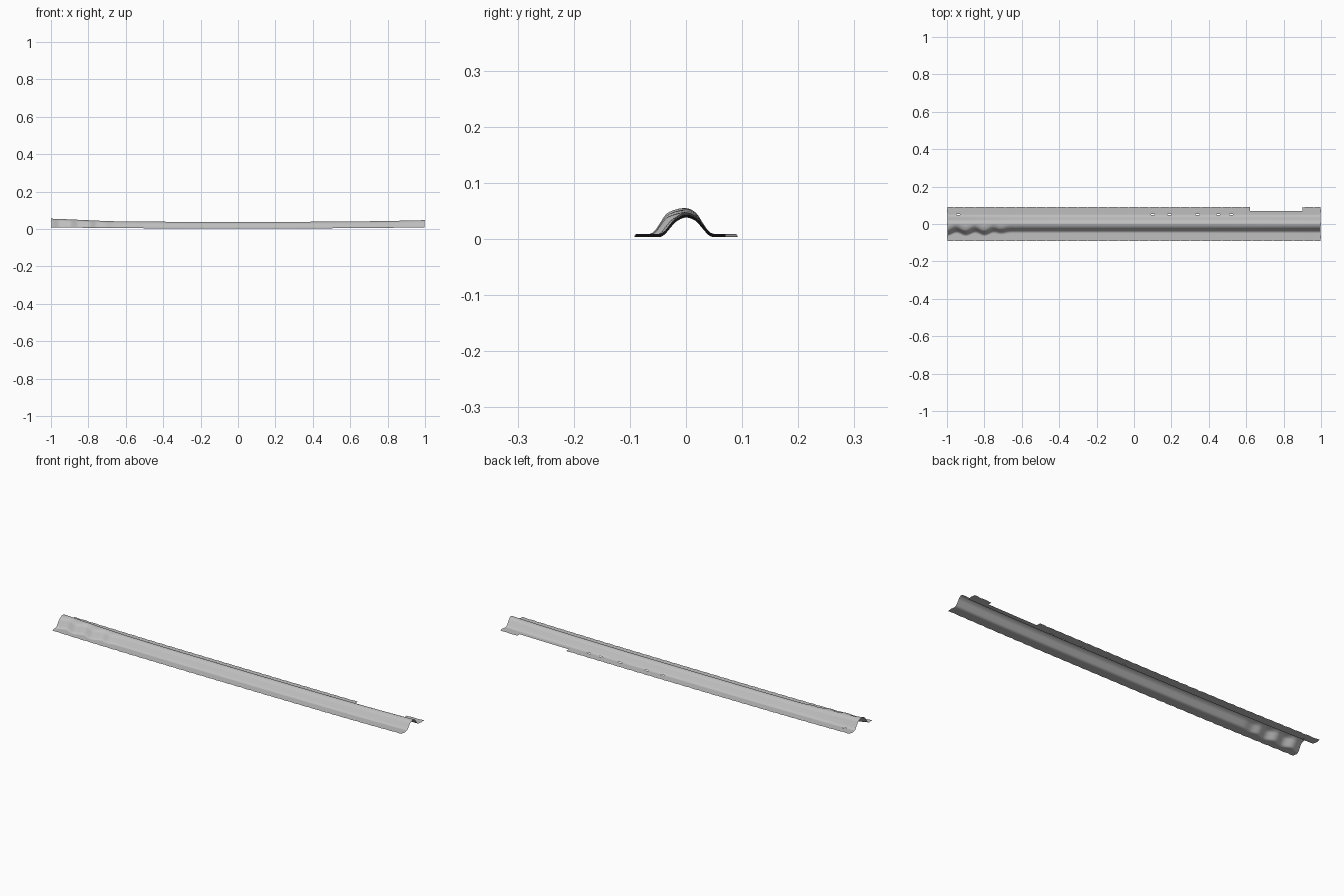
import bpy, bmesh, math
from mathutils import Vector
from mathutils.geometry import interpolate_bezier

cube = bpy.data.objects.get("Cube")
if cube:
    bpy.data.objects.remove(cube, do_unlink=True)

COLUMNS, STEPS = 200, 5

# Cross-section of the pressed sheet: (across, height above flange)
PROFILE = [(-.092, 0), (-.07, 0), (-.049, 0), (-.039, .004), (-.029, .015),
           (-.017, .028), (0, .035), (.017, .029), (.029, .016), (.04, .004),
           (.05, 0), (.07, 0), (.092, 0)]


def smooth_profile():
    """Curve through the profile points."""
    pts = [Vector((y, h, 0)) for y, h in PROFILE]
    last = len(pts) - 1
    tan = [(pts[min(i + 1, last)] - pts[max(i - 1, 0)]) / 6 for i in range(last + 1)]
    out = [pts[0]]
    for i in range(last):
        out += interpolate_bezier(pts[i], pts[i] + tan[i], pts[i + 1] - tan[i + 1],
                                  pts[i + 1], STEPS + 1)[1:]
    return [(p.x, max(p.y, 0)) for p in out]


def ease(t):
    t = min(max(t, 0), 1)
    return t * t * (3 - 2 * t)


def sheet_point(x, y, h):
    bend = abs(x) ** 3
    dent = ease((-x - .64) / .14)
    swell = ease((-x - .6) / .4)
    # The crown rises towards both ends, more at the dented one
    grow = 1 + .09 * bend + .22 * swell
    z = .003 + .006 * bend + h * grow
    # Dents ripple the front wall in and out
    if -.07 < y < .01:
        wall = ease((y + .07) / .025) * ease((.01 - y) / .03)
        y -= wall * dent * (.009 + .008 * math.cos(math.tau * x / .1))
    # Worn, scalloped long edges
    if abs(y) > .091:
        y -= math.copysign(.003 * abs(math.sin(math.pi * x / .055)) ** 4, y)
    # Slightly uneven cut ends
    if abs(x) > .999:
        x -= math.copysign(.004 * abs(math.sin(y * 45)), x)
    return x, y, z


section = smooth_profile()
bm = bmesh.new()
rows = []
for i in range(COLUMNS + 1):
    x = -1 + 2 * i / COLUMNS
    rows.append([bm.verts.new(sheet_point(x, y, h)) for y, h in section])
for a, b in zip(rows, rows[1:]):
    for j in range(len(section) - 1):
        bm.faces.new((a[j], b[j], b[j + 1], a[j + 1]))

# Rear flange notch and small worn slits along the rear foot
SLITS = (-.94, .1, .19, .34, .45, .52)


def is_missing(face):
    c = face.calc_center_median()
    notch = .62 < c.x < .9 and c.y > .07
    slit = .048 < c.y < .052 and any(abs(c.x - s) < .01 for s in SLITS)
    return notch or slit


bmesh.ops.delete(bm, geom=[f for f in bm.faces if is_missing(f)], context='FACES')

mesh = bpy.data.meshes.new("ridge_sheet")
bm.to_mesh(mesh)
bm.free()
sheet = bpy.data.objects.new("ridge_sheet", mesh)
bpy.context.collection.objects.link(sheet)

# Plain light grey metal
grey = bpy.data.materials.new("light_grey")
grey.use_nodes = True
colour = (.52, .52, .52, 1)
grey.diffuse_color = colour
grey.node_tree.nodes["Principled BSDF"].inputs["Base Color"].default_value = colour
mesh.materials.append(grey)

bpy.context.view_layer.objects.active = sheet
sheet.select_set(True)
bpy.ops.object.shade_smooth_by_angle(angle=math.radians(50))
